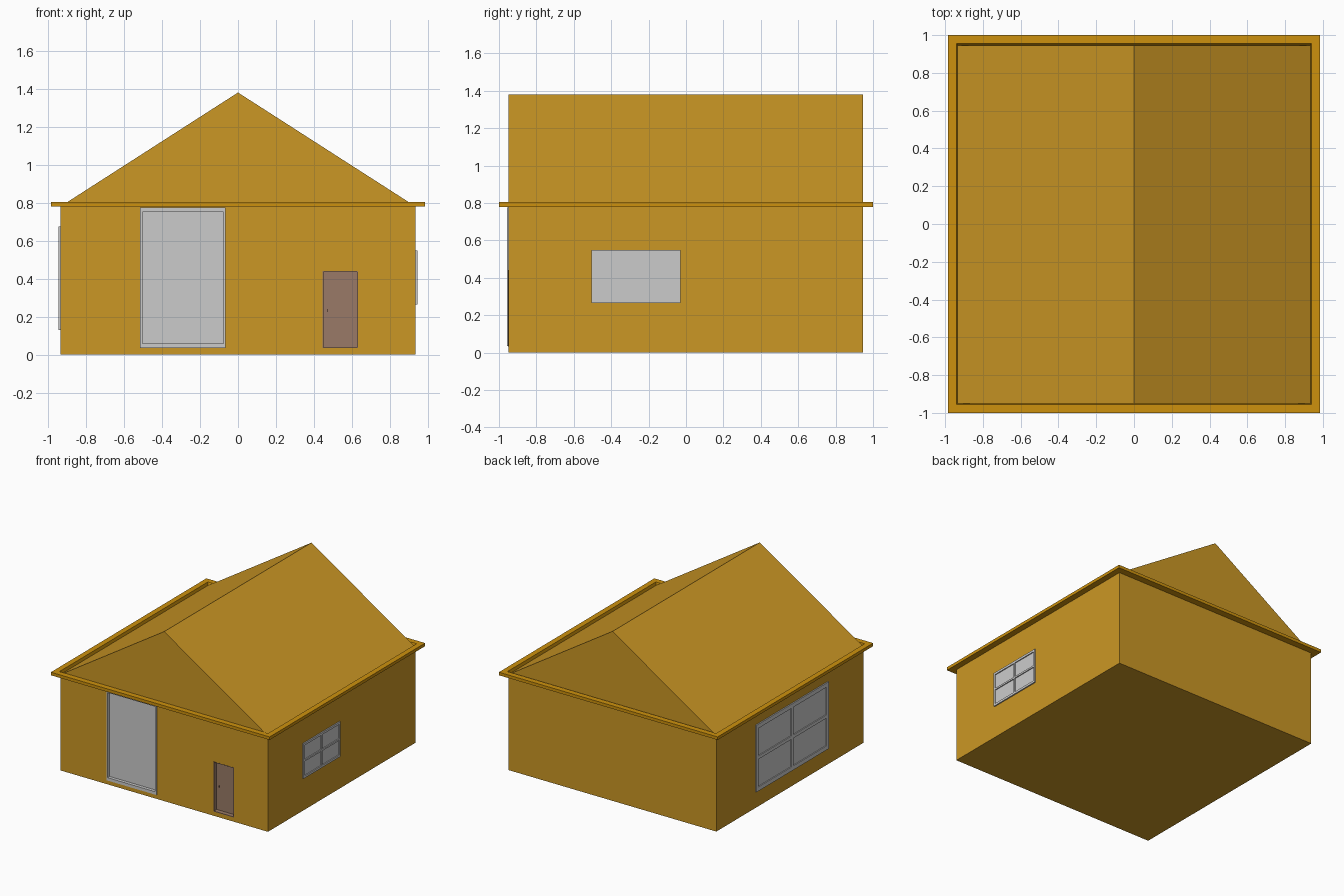
import bpy, bmesh, math
from mathutils import Matrix

if "Cube" in bpy.data.objects:
    bpy.data.objects.remove(bpy.data.objects["Cube"])


def material(name, rgb):
    m = bpy.data.materials.new(name)
    m.diffuse_color = (*rgb, 1)
    m.use_nodes = True
    m.node_tree.nodes["Principled BSDF"].inputs["Base Color"].default_value = m.diffuse_color
    return m


OCHRE = material("ochre wall", (0.60, 0.31, 0.018))
TRIM = material("deep ochre trim", (0.61, 0.283, 0.004))
GREY = material("light grey", (0.60, 0.60, 0.60))
BROWN = material("dusty brown", (0.32, 0.195, 0.135))
DARK = material("dark brown", (0.10, 0.06, 0.04))


def make(name, bm, mat):
    bmesh.ops.recalc_face_normals(bm, faces=bm.faces)
    me = bpy.data.meshes.new(name)
    bm.to_mesh(me)
    bm.free()
    me.materials.append(mat)
    ob = bpy.data.objects.new(name, me)
    bpy.context.collection.objects.link(ob)
    return ob


def add_box(bm, x0, x1, y0, y1, z0, z1):
    mat = Matrix.Translation(((x0 + x1) / 2, (y0 + y1) / 2, (z0 + z1) / 2))
    mat = mat @ Matrix.Diagonal((x1 - x0, y1 - y0, z1 - z0, 1))
    bmesh.ops.create_cube(bm, size=1, matrix=mat)


def box(name, mat, *dims):
    bm = bmesh.new()
    add_box(bm, *dims)
    return make(name, bm, mat)


WX, YF, YB, EAVE, RIDGE = 0.935, -0.95, 0.945, 0.78, 1.38

# House body: gable profile extruded front to back
bm = bmesh.new()
profile = [(-WX, 0), (WX, 0), (WX, EAVE), (0, RIDGE), (-WX, EAVE)]
face = bm.faces.new([bm.verts.new((x, YF, z)) for x, z in profile])
ext = bmesh.ops.extrude_face_region(bm, geom=[face])
bmesh.ops.translate(bm, vec=(0, YB - YF, 0),
                    verts=[v for v in ext["geom"] if isinstance(v, bmesh.types.BMVert)])
house = make("house_body", bm, OCHRE)

# Recesses in the front wall for the door and the tall window
for name, dims in (("door_cutter", (0.445, 0.63, -1.1, YF + 0.05, 0.035, 0.44)),
                   ("window_cutter", (-0.51, -0.07, -1.1, YF + 0.03, 0.04, 0.77))):
    cutter = box(name, OCHRE, *dims)
    cutter.hide_render = True
    cutter.hide_set(True)
    mod = house.modifiers.new(name, 'BOOLEAN')
    mod.operation = 'DIFFERENCE'
    mod.solver = 'EXACT'
    mod.object = cutter

# Eave trim: rectangular ring around the wall top
bm = bmesh.new()
rings = []
for x, y0, y1, z in ((0.985, -1, 1, EAVE), (0.985, -1, 1, 0.805),
                     (0.94, -0.955, 0.955, 0.805), (0.934, -0.949, 0.944, EAVE)):
    rings.append([bm.verts.new(p) for p in ((-x, y0, z), (x, y0, z), (x, y1, z), (-x, y1, z))])
for i in range(4):
    a, b = rings[i], rings[(i + 1) % 4]
    for j in range(4):
        k = (j + 1) % 4
        bm.faces.new((a[j], a[k], b[k], b[j]))
make("eave_trim", bm, TRIM)


# Window: frame bars and a pane, built facing -y and centred on the origin
def window(name, w, h, bar, sill, front, back, pane, location, turn, cross=True):
    hw, hh = w / 2, h / 2
    bm = bmesh.new()
    for s in (-1, 1):
        xs = sorted((s * hw, s * (hw - bar)))
        add_box(bm, *xs, front, back, -hh, hh)
    add_box(bm, -hw + bar, hw - bar, front, back, -hh, -hh + sill)
    add_box(bm, -hw + bar, hw - bar, front, back, hh - sill, hh)
    if cross:
        c = bar / 2
        add_box(bm, -c, c, front, back, -hh + sill, hh - sill)
        add_box(bm, -hw + bar, -c, front, back, -c, c)
        add_box(bm, c, hw - bar, front, back, -c, c)
    frame = make(name + "_frame", bm, GREY)
    glass = box(name + "_pane", GREY, -hw + bar / 2, hw - bar / 2, pane, back,
                -hh + sill / 2, hh - sill / 2)
    for ob in (frame, glass):
        ob.location = location
        ob.rotation_euler.z = math.radians(turn)


window("right_window", 0.475, 0.285, 0.014, 0.018, -0.010, 0.004, -0.002,
       (WX, -0.267, 0.407), 90)
window("left_window", 0.93, 0.545, 0.027, 0.034, -0.010, 0.004, -0.002,
       (-WX, -0.022, 0.403), -90)
window("front_window", 0.45, 0.74, 0.012, 0.024, -0.008, 0.028, 0.018,
       (-0.29, YF, 0.405), 0, cross=False)

# Door set back in its opening, with a thin lining, handle and letter slot
box("door", BROWN, 0.445, 0.63, YF + 0.035, YF + 0.049, 0.035, 0.44)
bm = bmesh.new()
for x0, x1, z0, z1 in ((0.444, 0.449, 0.035, 0.44), (0.626, 0.631, 0.035, 0.44),
                       (0.449, 0.626, 0.436, 0.441), (0.449, 0.626, 0.034, 0.039)):
    add_box(bm, x0, x1, YF - 0.001, YF + 0.048, z0, z1)
make("door_lining", bm, BROWN)
box("door_handle", DARK, 0.468, 0.474, YF + 0.029, YF + 0.036, 0.225, 0.24)
